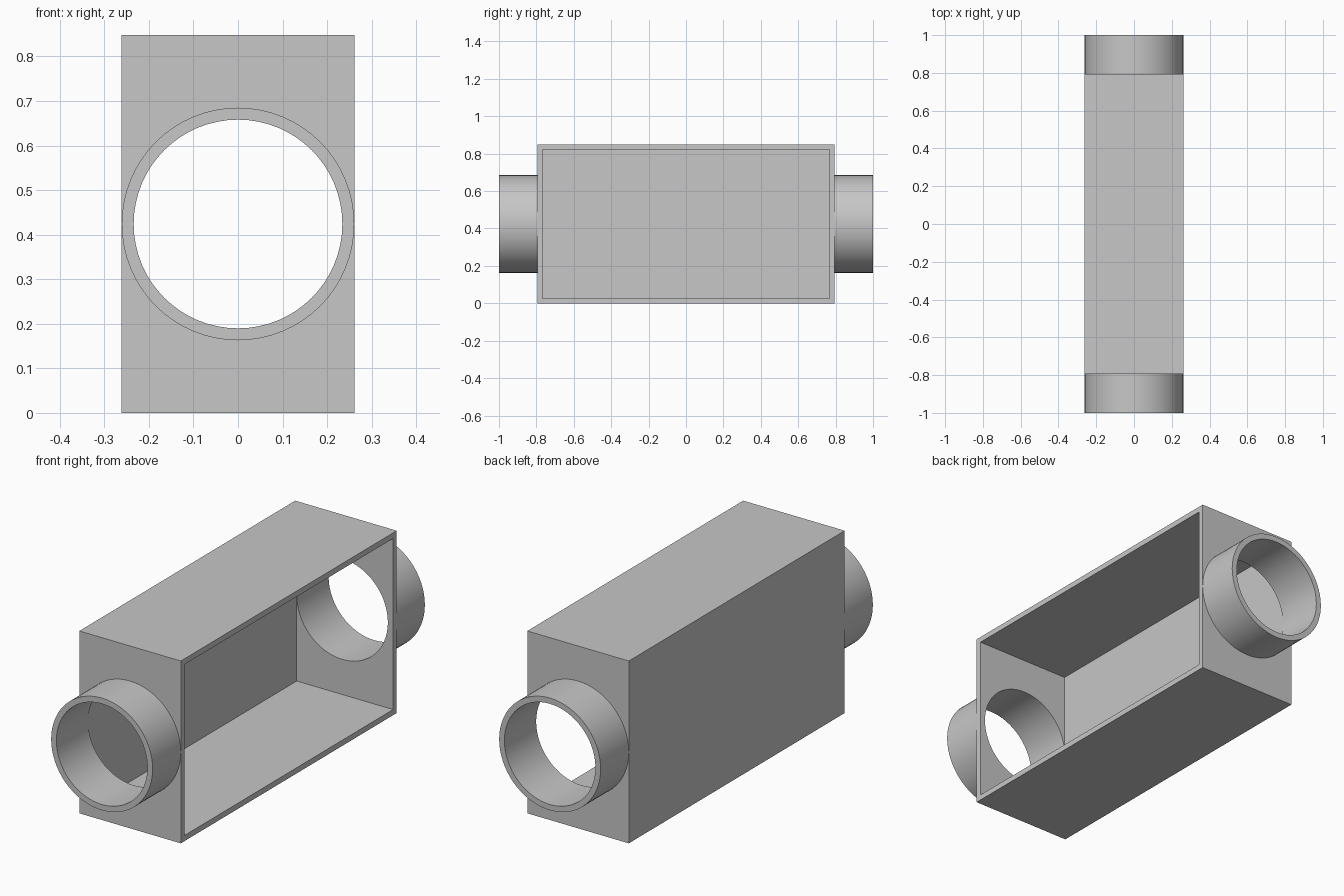
import bpy
import bmesh
import math
from mathutils import Matrix, Vector

if "Cube" in bpy.data.objects:
    bpy.data.objects.remove(bpy.data.objects["Cube"], do_unlink=True)

HALF_W, HALF_L, HEIGHT = 0.261, 0.793, 0.848
WALL = 0.0265
MID = HEIGHT / 2
BORE = HALF_W - WALL - 0.0003
SIDES = 64

grey = bpy.data.materials.new("plain grey")
grey.use_nodes = True
colour = (0.57, 0.57, 0.57, 1)
grey.diffuse_color = colour
grey.node_tree.nodes["Principled BSDF"].inputs["Base Color"].default_value = colour


def make_object(name, bm):
    bmesh.ops.recalc_face_normals(bm, faces=bm.faces)
    mesh = bpy.data.meshes.new(name)
    bm.to_mesh(mesh)
    bm.free()
    mesh.materials.append(grey)
    obj = bpy.data.objects.new(name, mesh)
    bpy.context.collection.objects.link(obj)
    return obj


def box(name, low, high):
    low, high = Vector(low), Vector(high)
    bm = bmesh.new()
    matrix = Matrix.Translation((low + high) / 2) @ Matrix.Diagonal((*(high - low), 1))
    bmesh.ops.create_cube(bm, size=1, matrix=matrix)
    return make_object(name, bm)


def cut(target, cutter):
    mod = target.modifiers.new(cutter.name, "BOOLEAN")
    mod.operation = "DIFFERENCE"
    mod.solver = "EXACT"
    mod.object = cutter
    cutter.hide_render = True
    cutter.hide_set(True)


# Box open on its +x side
housing = box("housing", (-HALF_W, -HALF_L, 0), (HALF_W, HALF_L, HEIGHT))
cavity = box("cavity_cutter", (-HALF_W + WALL, -HALF_L + WALL, WALL),
             (HALF_W + 0.1, HALF_L - WALL, HEIGHT - WALL))

# Round bore through both end walls
bm = bmesh.new()
turn = Matrix.Translation((0, 0, MID)) @ Matrix.Rotation(math.pi / 2, 4, "X")
bmesh.ops.create_cone(bm, cap_ends=True, segments=SIDES, radius1=BORE,
                      radius2=BORE, depth=2.2, matrix=turn)
bore = make_object("bore_cutter", bm)
cut(housing, cavity)
cut(housing, bore)

# Bake the cuts and drop the cutters
bpy.context.view_layer.objects.active = housing
housing.select_set(True)
for mod in list(housing.modifiers):
    bpy.ops.object.modifier_apply(modifier=mod.name)
for cutter in (cavity, bore):
    bpy.data.objects.remove(cutter, do_unlink=True)


# Pipe collars on both ends, spun from a wall profile
def collar(name, side):
    bm = bmesh.new()
    profile = [(HALF_W, HALF_L), (HALF_W, 1), (BORE, 1), (BORE, HALF_L)]
    verts = [bm.verts.new((r, side * y, MID)) for r, y in profile]
    edges = [bm.edges.new(pair) for pair in zip(verts, verts[1:] + verts[:1])]
    bmesh.ops.spin(bm, geom=verts + edges, cent=(0, 0, MID), axis=(0, 1, 0),
                   angle=2 * math.pi, steps=SIDES, use_merge=True)
    bmesh.ops.remove_doubles(bm, verts=bm.verts, dist=0.0001)
    # Leave off the hidden ring against the housing
    hidden = [f for f in bm.faces if all(abs(v.co.y) < HALF_L + 0.01 for v in f.verts)]
    obj = make_object_closed(name, bm, hidden)
    return obj


def make_object_closed(name, bm, hidden):
    bmesh.ops.recalc_face_normals(bm, faces=bm.faces)
    bmesh.ops.delete(bm, geom=hidden, context="FACES")
    mesh = bpy.data.meshes.new(name)
    bm.to_mesh(mesh)
    bm.free()
    mesh.materials.append(grey)
    obj = bpy.data.objects.new(name, mesh)
    bpy.context.collection.objects.link(obj)
    return obj


parts = [housing, collar("front_collar", -1), collar("back_collar", 1)]
bpy.ops.object.select_all(action="DESELECT")
for part in parts:
    part.select_set(True)
bpy.context.view_layer.objects.active = housing
bpy.ops.object.shade_smooth_by_angle(angle=math.radians(30))
